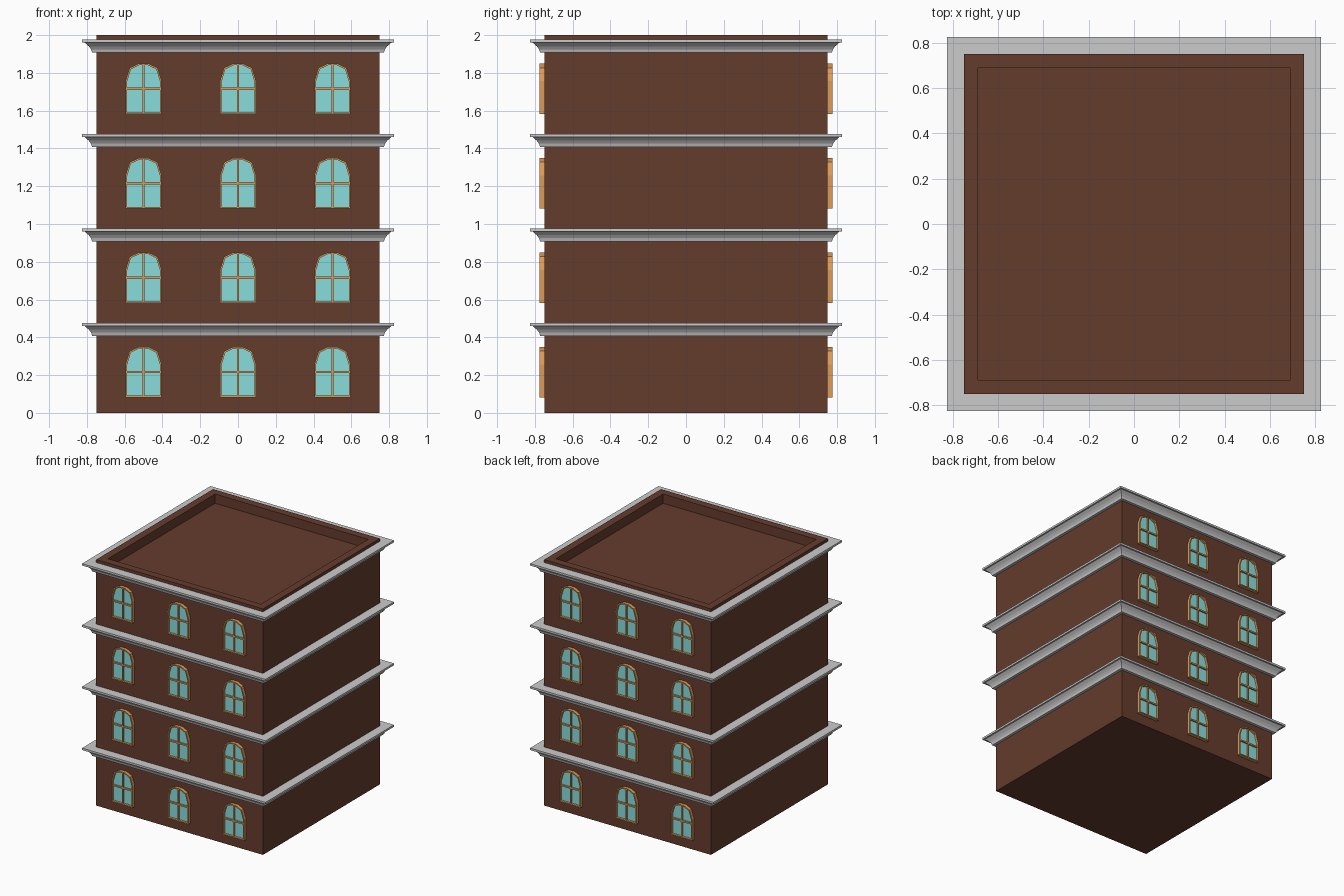
import bpy, bmesh

if "Cube" in bpy.data.objects:
    bpy.data.objects.remove(bpy.data.objects["Cube"])


def material(name, rgb):
    m = bpy.data.materials.new(name)
    m.diffuse_color = (*rgb, 1)
    m.use_nodes = True
    m.node_tree.nodes["Principled BSDF"].inputs["Base Color"].default_value = m.diffuse_color
    return m


BRICK = material("brick", (0.13, 0.045, 0.026))
WOOD = material("wood", (0.73, 0.33, 0.10))
GLASS = material("glass", (0.25, 0.73, 0.72))


def finish(name, bm, mat=None):
    bmesh.ops.recalc_face_normals(bm, faces=bm.faces)
    mesh = bpy.data.meshes.new(name)
    bm.to_mesh(mesh)
    bm.free()
    if mat:
        mesh.materials.append(mat)
    ob = bpy.data.objects.new(name, mesh)
    bpy.context.collection.objects.link(ob)
    return ob


def loft(bm, rings, closed=False):
    """Bridge equal-length rings of points; closed joins last ring to first."""
    loops = [[bm.verts.new(p) for p in r] for r in rings]
    pairs = list(zip(loops, loops[1:]))
    if closed:
        pairs.append((loops[-1], loops[0]))
    for a, b in pairs:
        n = len(a)
        for i in range(n):
            j = (i + 1) % n
            bm.faces.new((a[i], a[j], b[j], b[i]))
    return loops


def square(r, z):
    return [(-r, -r, z), (r, -r, z), (r, r, z), (-r, r, z)]


def array(ob, count, offset):
    m = ob.modifiers.new("array", 'ARRAY')
    m.count = count
    m.use_relative_offset = False
    m.use_constant_offset = True
    m.constant_offset_displace = offset


# Brick body with a sunken roof behind a parapet
bm = bmesh.new()
loops = loft(bm, [square(0.75, 0), square(0.75, 2), square(0.688, 2), square(0.688, 1.925)])
bm.faces.new(loops[0])
bm.faces.new(loops[-1])
finish("building_body", bm, BRICK)

# Coved cornice around each floor
profile = [(0.74, 0.407), (0.772, 0.407), (0.778, 0.425), (0.79, 0.441),
           (0.812, 0.46), (0.825, 0.46), (0.825, 0.476), (0.74, 0.476)]
bm = bmesh.new()
loft(bm, [square(r, z) for r, z in profile], closed=True)
cornice = finish("floor_cornices", bm)
array(cornice, 4, (0, 0, 0.5))

# Arched window outline: x offset from window centre, z
half = [(0.096, 0.082), (0.096, 0.257), (0.074, 0.327), (0.025, 0.35)]
arch = half + [(-x, z) for x, z in reversed(half)]
CX, CZ = -0.5, 0.216


def outline(y, inset=0.0):
    sx, sz = 1 - inset / 0.096, 1 - inset / 0.134
    return [(CX + x * sx, y, CZ + (z - CZ) * sz) for x, z in arch]


def repeat_windows(ob):
    array(ob, 3, (0.5, 0, 0))
    array(ob, 4, (0, 0, 0.5))
    ob.modifiers.new("mirror", 'MIRROR').use_axis = (False, True, False)


# Window frames
bm = bmesh.new()
loft(bm, [outline(-0.745), outline(-0.776), outline(-0.776, 0.009), outline(-0.745, 0.009)], closed=True)
repeat_windows(finish("window_frames", bm, WOOD))

# Glass panes
bm = bmesh.new()
loops = loft(bm, [outline(-0.745, 0.008), outline(-0.758, 0.008)])
for loop in loops:
    bm.faces.new(loop)
repeat_windows(finish("window_glass", bm, GLASS))

# Crossing glazing bars
bm = bmesh.new()
for sx, sz in ((0.012, 0.258), (0.18, 0.012)):
    box = bmesh.ops.create_cube(bm, size=1)["verts"]
    bmesh.ops.scale(bm, vec=(sx, 0.02, sz), verts=box)
    bmesh.ops.translate(bm, vec=(CX, -0.76, CZ), verts=box)
repeat_windows(finish("window_bars", bm, WOOD))
